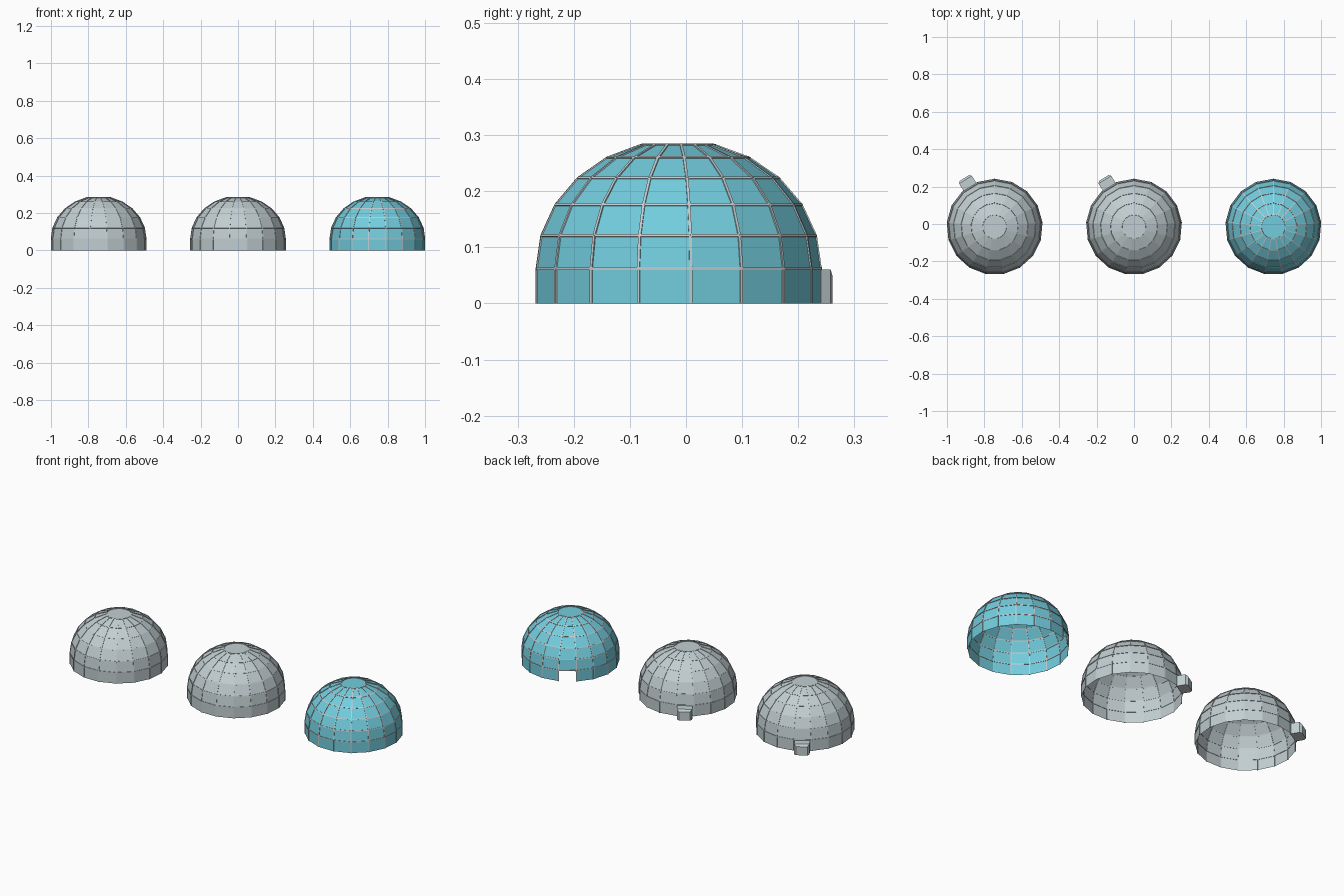
import bpy
import bmesh
from math import sin, cos, pi
from mathutils import Vector, Matrix

if "Cube" in bpy.data.objects:
    bpy.data.objects.remove(bpy.data.objects["Cube"], do_unlink=True)

SIDES = 17
RADIUS = 0.255
RISE = 0.228
WALL = 0.062
CENTRE_Y = -0.015
DOOR = 1                      # bay that holds the doorway
STEP = 2 * pi / SIDES


def material(name, rgb):
    mat = bpy.data.materials.new(name)
    mat.use_nodes = True
    mat.diffuse_color = (*rgb, 1)
    mat.node_tree.nodes["Principled BSDF"].inputs["Base Color"].default_value = (*rgb, 1)
    return mat


grey = material("pale grey", (0.54, 0.62, 0.64))
glass = material("sky blue glass", (0.17, 0.61, 0.73))


def finish(bm, name, mat, x):
    bmesh.ops.recalc_face_normals(bm, faces=bm.faces)
    mesh = bpy.data.meshes.new(name)
    bm.to_mesh(mesh)
    bm.free()
    mesh.materials.append(mat)
    obj = bpy.data.objects.new(name, mesh)
    obj.location = (x, CENTRE_Y, 0)
    bpy.context.collection.objects.link(obj)
    return obj


# Wall ring at the ground, then rings every 15 degrees up to the flat cap
levels = [(RADIUS, 0)]
levels += [(RADIUS * cos(i * pi / 12), WALL + RISE * sin(i * pi / 12)) for i in range(6)]


def point(level, k):
    r, z = levels[level]
    return Vector((-r * sin(k * STEP), r * cos(k * STEP), z))


def dome_panels(name, mat, x, doorway):
    bm = bmesh.new()
    rings = [[bm.verts.new(point(i, k)) for k in range(SIDES)] for i in range(len(levels))]
    for i in range(len(levels) - 1):
        for k in range(SIDES):
            if doorway and i == 0 and k == DOOR:
                continue
            n = (k + 1) % SIDES
            bm.faces.new((rings[i][k], rings[i][n], rings[i + 1][n], rings[i + 1][k]))
    bm.faces.new(rings[-1])
    return finish(bm, name, mat, x)


def add_bar(bm, a, b, width=0.005, depth=0.004):
    along = (b - a).normalized()
    mid = (a + b) / 2
    out = mid - Vector((0, 0, min(mid.z, WALL)))
    out = (out - along * out.dot(along)).normalized()
    side = along.cross(out)
    frame = Matrix((side * width, out * depth, b - a)).transposed().to_4x4()
    bmesh.ops.create_cube(bm, size=1, matrix=Matrix.Translation(mid) @ frame)


def dome_frame(name, x):
    bm = bmesh.new()
    for i in range(len(levels)):
        for k in range(SIDES):
            if i > 0:
                add_bar(bm, point(i, k), point(i, k + 1))
            if i < len(levels) - 1:
                add_bar(bm, point(i, k), point(i + 1, k))
    return finish(bm, name, grey, x)


def entrance(name, x):
    # Block with its outer top and side edges cut off, turned to face its bay
    bm = bmesh.new()
    inner, outer, half, top = 0.247, 0.307, 0.04, 0.06
    bmesh.ops.create_cube(bm, size=1)
    for v in bm.verts:
        v.co = (v.co.x * 2 * half, outer if v.co.y > 0 else inner, top if v.co.z > 0 else 0)
    edges = [e for e in bm.edges
             if all(v.co.y > inner + 0.01 for v in e.verts) and any(v.co.z > 0.01 for v in e.verts)]
    bmesh.ops.bevel(bm, geom=edges, offset=0.011, segments=1, affect='EDGES')
    bmesh.ops.rotate(bm, verts=bm.verts, cent=(0, 0, 0),
                     matrix=Matrix.Rotation((DOOR + 0.5) * STEP, 3, 'Z'))
    return finish(bm, name, grey, x)


# Two solid domes with entrances and one glazed dome with an open doorway
for label, x, mat, is_open in (("right", -0.745, grey, False),
                               ("middle", 0, grey, False),
                               ("left", 0.745, glass, True)):
    dome_panels(label + "_dome_panels", mat, x, is_open)
    dome_frame(label + "_dome_frame", x)
    if not is_open:
        entrance(label + "_dome_entrance", x)
